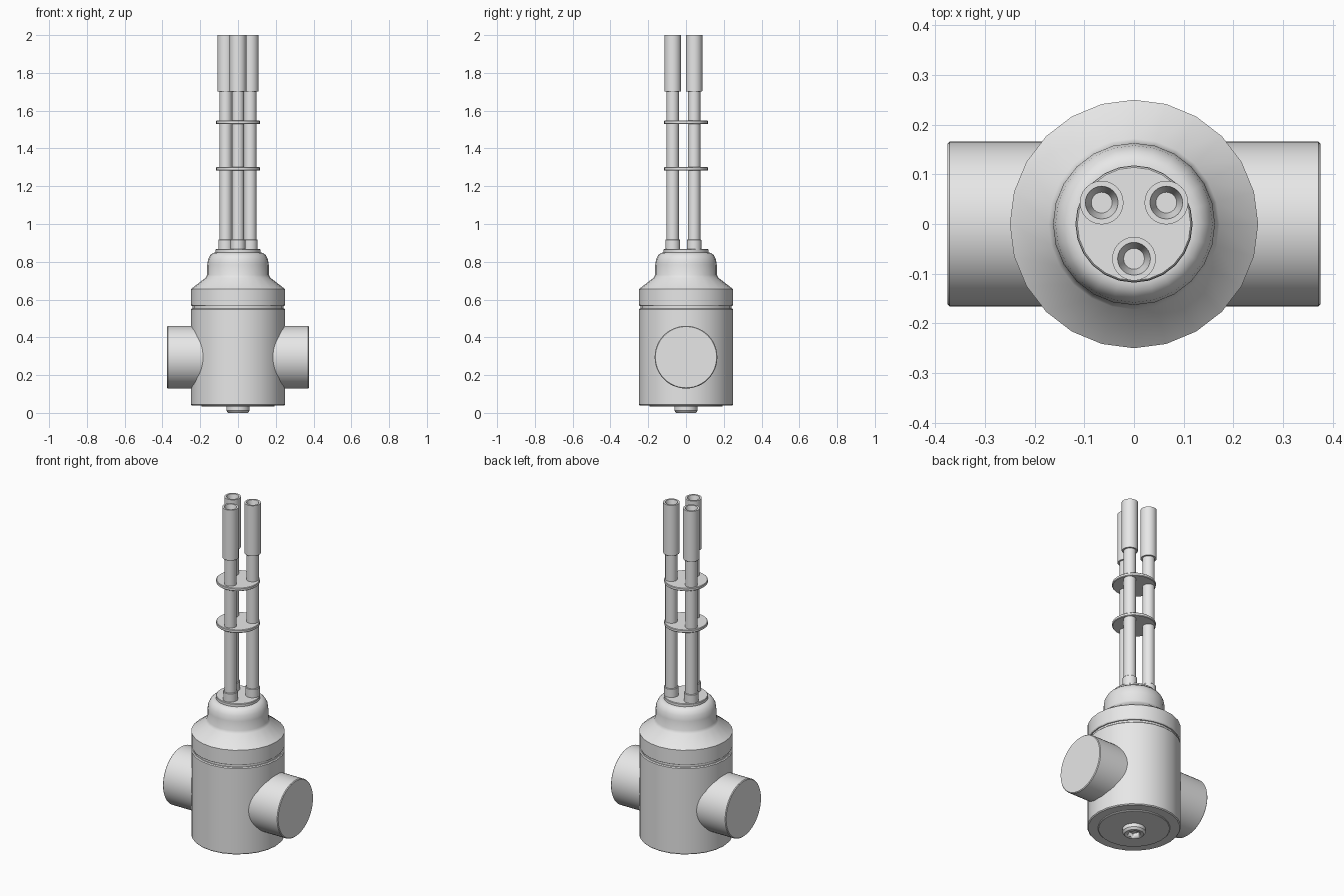
import bpy, bmesh, math
from mathutils import Matrix

if "Cube" in bpy.data.objects:
    bpy.data.objects.remove(bpy.data.objects["Cube"])

grey = bpy.data.materials.new("plain grey")
grey.diffuse_color = (0.8, 0.8, 0.8, 1)
grey.use_nodes = True
grey.node_tree.nodes["Principled BSDF"].inputs["Base Color"].default_value = grey.diffuse_color


def lathe(name, profile, segs=24, matrix=Matrix()):
    """Turn a closed (radius, height) profile around z, then place it."""
    bm = bmesh.new()
    rings = []
    for r, z in profile:
        if r == 0:
            rings.append([bm.verts.new((0, 0, z))] * segs)
        else:
            rings.append([bm.verts.new((r * math.cos(2 * math.pi * i / segs),
                                        r * math.sin(2 * math.pi * i / segs), z))
                          for i in range(segs)])
    for a, b in zip(rings, rings[1:]):
        for i in range(segs):
            j = (i + 1) % segs
            corners = list(dict.fromkeys((a[i], a[j], b[j], b[i])))
            bm.faces.new(corners)
    bmesh.ops.recalc_face_normals(bm, faces=bm.faces)
    mesh = bpy.data.meshes.new(name)
    bm.to_mesh(mesh)
    bm.free()
    mesh.transform(matrix)
    mesh.materials.append(grey)
    obj = bpy.data.objects.new(name, mesh)
    bpy.context.collection.objects.link(obj)
    bpy.ops.object.select_all(action='DESELECT')
    obj.select_set(True)
    bpy.context.view_layer.objects.active = obj
    bpy.ops.object.shade_smooth_by_angle(angle=math.radians(30))
    return obj


def disc(name, r, z0, z1, bevel=0.003, segs=24, matrix=Matrix()):
    """Solid cylinder with small chamfers on both rims."""
    return lathe(name, [(0, z0), (r - bevel, z0), (r, z0 + bevel),
                        (r, z1 - bevel), (r - bevel, z1), (0, z1)], segs, matrix)


# Main body, and the recessed seal between body and cap
disc("body", 0.25, 0.04, 0.552, 0.005)
disc("seal", 0.24, 0.54, 0.58, 0.002)

# Cap with sloping shoulder and rounded neck
lathe("cap", [(0, 0.566), (0.246, 0.566), (0.25, 0.572), (0.25, 0.655),
              (0.172, 0.715), (0.164, 0.73), (0.163, 0.785), (0.158, 0.815),
              (0.147, 0.835), (0.134, 0.846), (0.12, 0.85), (0, 0.85)])
disc("neck_plate", 0.118, 0.84, 0.867)

# Side ports
for side, label in ((1, "right"), (-1, "left")):
    place = Matrix.Translation((0, 0, 0.295)) @ Matrix.Rotation(side * math.pi / 2, 4, 'Y')
    disc("port_" + label, 0.166, 0.12, 0.375, 0.004, 48, place)

# Bottom plate and drain plug with hexagonal socket
disc("bottom_plate", 0.193, 0.033, 0.06, 0.003)
plug = lathe("drain_plug", [(0, 0.05), (0.062, 0.05), (0.062, 0.012),
                            (0.052, 0), (0, 0)])
cutter = lathe("socket_cutter", [(0, -0.02), (0.036, -0.02), (0.036, 0.025), (0, 0.025)], 6)
cutter.hide_render = True
cut = plug.modifiers.new("socket", 'BOOLEAN')
cut.object = cutter
cut.operation = 'DIFFERENCE'
cut.solver = 'EXACT'
bpy.context.view_layer.objects.active = plug
bpy.ops.object.modifier_apply(modifier=cut.name)
bpy.data.objects.remove(cutter)

# Spacer discs along the rods
for n, z in enumerate((1.292, 1.538), 1):
    disc(f"spacer_{n}", 0.117, z - 0.009, z + 0.009)

# Three rods, each with a foot collar and a hollow end sleeve
for n, angle in enumerate((-90, 33.5, 146.5), 1):
    a = math.radians(angle)
    r = 0.07 if n == 1 else 0.078
    place = Matrix.Translation((r * math.cos(a), r * math.sin(a), 0))
    disc(f"rod_{n}", 0.033, 0.86, 1.72, 0.002, 24, place)
    disc(f"collar_{n}", 0.039, 0.86, 0.917, 0.002, 24, place)
    lathe(f"sleeve_{n}", [(0, 1.702), (0.042, 1.702), (0.044, 1.705), (0.044, 2.0),
                          (0.033, 2.0), (0.021, 1.95), (0, 1.95)], 24, place)
